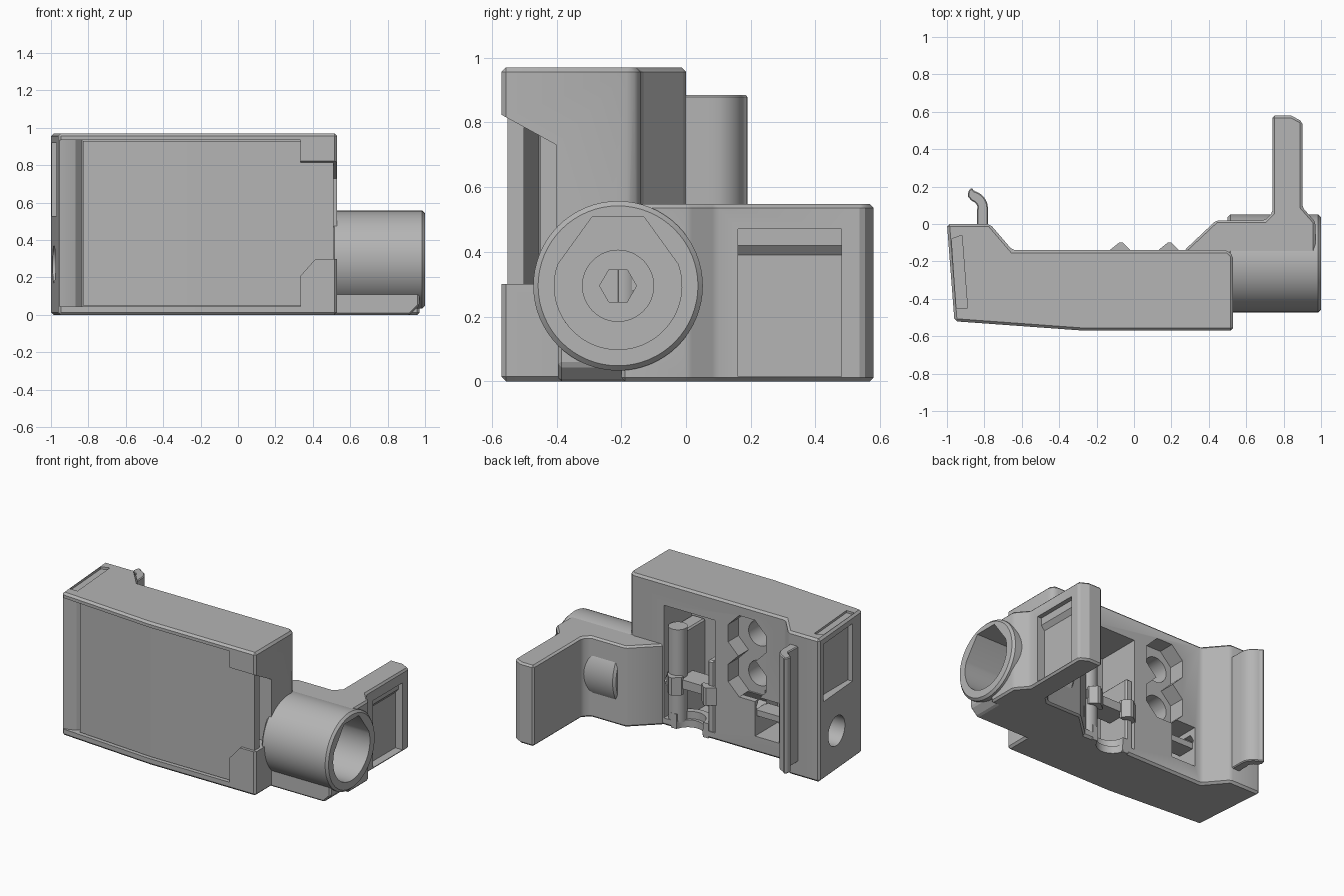
import bpy, bmesh
from math import sin, cos, radians

if "Cube" in bpy.data.objects:
    bpy.data.objects.remove(bpy.data.objects["Cube"])

grey = bpy.data.materials.new("light grey plastic")
grey.use_nodes = True
COLOUR = (0.46, 0.46, 0.46, 1)
grey.diffuse_color = COLOUR
grey.node_tree.nodes["Principled BSDF"].inputs["Base Color"].default_value = COLOUR


def apply(ob, mod):
    bpy.ops.object.select_all(action='DESELECT')
    bpy.context.view_layer.objects.active = ob
    ob.select_set(True)
    bpy.ops.object.modifier_apply(modifier=mod.name)


def prism(name, pts, lo, hi, axis='z', bevel=0):
    """Extrude a flat outline along an axis: z takes (x, y), x takes (y, z), y takes (x, z)."""
    place = {'z': lambda a, b, c: (a, b, c),
             'x': lambda a, b, c: (c, a, b),
             'y': lambda a, b, c: (a, c, b)}[axis]
    bm = bmesh.new()
    ends = [[bm.verts.new(place(a, b, c)) for a, b in pts] for c in (lo, hi)]
    for ring in ends:
        bm.faces.new(ring)
    n = len(pts)
    for i in range(n):
        j = (i + 1) % n
        bm.faces.new((ends[0][i], ends[0][j], ends[1][j], ends[1][i]))
    bmesh.ops.recalc_face_normals(bm, faces=bm.faces)
    me = bpy.data.meshes.new(name)
    bm.to_mesh(me)
    bm.free()
    me.materials.append(grey)
    ob = bpy.data.objects.new(name, me)
    bpy.context.collection.objects.link(ob)
    if bevel:
        mod = ob.modifiers.new("edge", 'BEVEL')
        mod.width, mod.segments = bevel, 1
        mod.limit_method, mod.angle_limit = 'ANGLE', radians(30)
        apply(ob, mod)
    return ob


def box(name, x, y, z, bevel=0):
    return prism(name, [(x[0], y[0]), (x[1], y[0]), (x[1], y[1]), (x[0], y[1])], *z, bevel=bevel)


def arc(a, b, r, start=0, end=360, n=48):
    step = (end - start) / n
    count = n if end - start == 360 else n + 1
    return [(a + r * cos(radians(start + i * step)),
             b + r * sin(radians(start + i * step))) for i in range(count)]


def cut(cutter, *targets):
    cutter.hide_render = True
    for ob in targets:
        mod = ob.modifiers.new("cut", 'BOOLEAN')
        mod.operation, mod.solver, mod.object = 'DIFFERENCE', 'EXACT', cutter
        apply(ob, mod)
    bpy.data.objects.remove(cutter)


def smooth(ob):
    bpy.ops.object.select_all(action='DESELECT')
    bpy.context.view_layer.objects.active = ob
    ob.select_set(True)
    bpy.ops.object.shade_smooth_by_angle(angle=radians(28))


# Main housing
body = prism("housing", [(-1, 0), (-.77, 0), (-.65, -.14), (.5, -.14), (.53, -.17),
                         (.53, -.57), (-.27, -.57), (-.96, -.52)], 0, .97, bevel=.014)

# Front recess, with a rounded left lip and open right corner
cut(prism("recess", [(-.965, -.6), (-.965, -.515), (-.92, -.508), (-.87, -.49), (-.835, -.45),
                     (.335, -.45), (.335, -.6)], .045, .935), body)
cut(prism("side_notch", [(-.6, .84), (-.4, .73), (-.4, .3), (-.6, .3)], .325, .6, 'x'), body)
cut(prism("corner_notch", [(.3, .21), (.335, .21), (.42, .305), (.42, .35), (.3, .35)],
          -.6, -.45, 'y'), body)
prism("front_panel", [(-.83, -.51), (-.27, -.552), (.51, -.552), (.51, -.5), (-.27, -.5),
                      (-.83, -.455)], .05, .93)

# Left end window, top groove and shaft hole
cut(box("window", (-1.1, -.935), (-.40, -.05), (.53, .92)), body)
cut(prism("groove", [(-.975, -.08), (-.92, -.06), (-.89, -.45), (-.95, -.45)], .955, 1.1), body)
cut(prism("left_hole", arc(-.21, .27, .1), -1.1, -.86, 'x'), body)

# Rear openings
cut(box("main_opening", (-.12, .265), (-.44, -.1), (.05, .815)), body)
cut(prism("bottom_scoop", arc(.07, -.12, .1), -.1, .2), body)
for z in (.755, .485):
    cut(prism("octagon", arc(-.36, z, .153, 22.5, 382.5, 8), -.25, -.1, 'y'), body)
    cut(prism("socket", arc(-.38, z, .085, n=32), -.42, -.2, 'y'), body)
cut(box("lower_opening", (-.6, -.42), (-.38, -.1), (.11, .38)), body)
box("lower_opening_bar", (-.61, -.41), (-.28, -.16), (.24, .28))

# Posts, crossbar and pointed latches inside the main opening
smooth(prism("tall_post", arc(.2, -.20, .06, n=24), .04, .67))
box("tall_post_web", (.16, .26), (-.44, -.2), (.04, .64), .01)
box("short_post", (-.11, -.06), (-.40, -.145), (.04, .53), .01)
box("crossbar", (-.10, .25), (-.3, -.15), (.28, .34))
for x in (-.07, .19):
    prism("latch", [(x - .06, -.16), (x - .06, -.14), (x - .01, -.1), (x + .01, -.1),
                    (x + .05, -.14), (x + .05, -.16)], .24, .36)
ring = prism("scoop_rim", arc(.07, -.14, .14, 180, 360, 24) + arc(.07, -.14, .1, 180, 360, 24)[::-1],
             .0, .1)
smooth(ring)

# Rear spring hook
outer = [(-.78, -.02), (-.78, .08)] + arc(-.88, .08, .1, 15, 75, 8)
inner = arc(-.88, .08, .045, 15, 75, 8)[::-1] + [(-.84, .07), (-.84, -.02)]
smooth(prism("rear_hook", outer + [(-.868, .193), (-.884, .18), (-.89, .15)] + inner, .1, .885,
             bevel=.008))

# Bracket with rear arm, and foot under the barrel
arm = prism("arm_bracket", [(.27, -.2), (.27, -.14), (.44, .02), (.70, .02), (.74, .06), (.74, .58),
                            (.84, .58), (.9, .548), (.9, .09), (.97, .01), (.97, -.2)],
            0, .548, bevel=.012)
cut(prism("arm_pocket", [(.845, .015), (.845, .39), (.87, .42), (.87, .47), (.95, .47), (.95, .015)],
          .16, .48, 'y'), arm)
foot = prism("barrel_foot", [(.5, 0), (.92, 0), (.97, .05), (.97, .2), (.5, .2)],
             -.395, -.15, 'y', bevel=.01)

# Barrel with flat-topped bore and hexagonal shaft hole
Y, Z = -.21, .295
barrel = prism("barrel", arc(Y, Z, .262, n=64), .5, 1, 'x', bevel=.015)
bore = arc(Y, Z, .197, 160, 380, 40) + [(-.13, .508), (-.29, .508)]
cut(prism("bore", bore, .66, 1.1, 'x'), barrel, arm, foot)
cut(prism("inner_bore", arc(Y, Z, .11), .57, .7, 'x'), barrel, arm, foot)
cut(prism("hex_hole", arc(Y, Z, .057, n=6), -1.2, .6, 'x'), barrel, arm, body)

for part in (body, barrel, arm):
    smooth(part)
